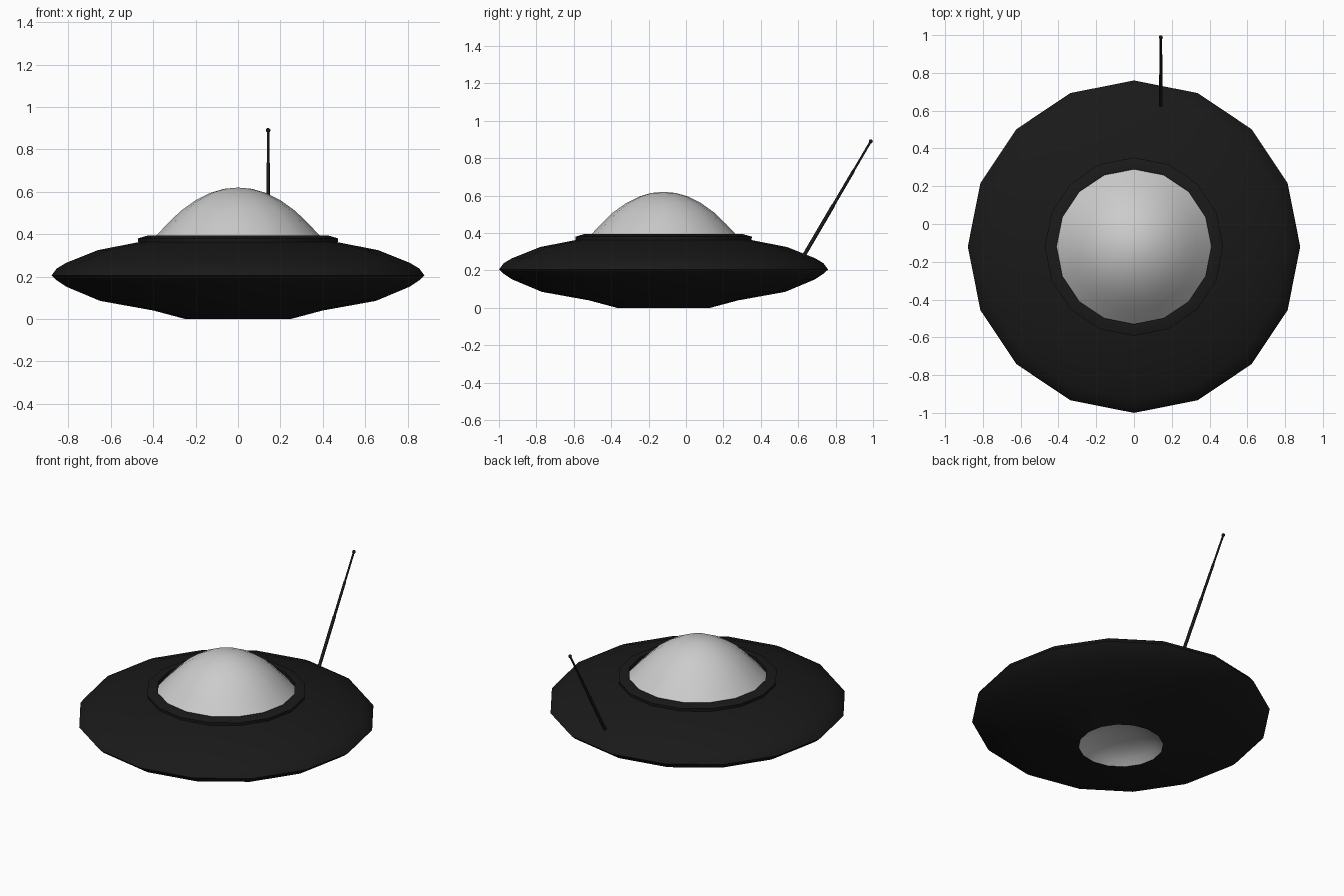
import bpy, bmesh, math
from mathutils import Vector

if "Cube" in bpy.data.objects:
    bpy.data.objects.remove(bpy.data.objects["Cube"])

CENTRE = Vector((0, -0.12, 0))
SIDES = 16


def finish(name, bm, mat, angle):
    bmesh.ops.remove_doubles(bm, verts=bm.verts, dist=1e-5)
    bmesh.ops.recalc_face_normals(bm, faces=bm.faces)
    me = bpy.data.meshes.new(name)
    bm.to_mesh(me)
    bm.free()
    ob = bpy.data.objects.new(name, me)
    bpy.context.collection.objects.link(ob)
    if mat:
        me.materials.append(mat)
    bpy.ops.object.select_all(action='DESELECT')
    ob.select_set(True)
    bpy.context.view_layer.objects.active = ob
    bpy.ops.object.shade_smooth_by_angle(angle=math.radians(angle))
    return ob


def lathe(name, profile, mat=None, closed=False, angle=40):
    """Spin an (r, z) profile around the saucer axis."""
    bm = bmesh.new()
    vs = [bm.verts.new(CENTRE + Vector((r, 0, z))) for r, z in profile]
    edges = [bm.edges.new(p) for p in zip(vs, vs[1:])]
    if closed:
        edges.append(bm.edges.new((vs[-1], vs[0])))
    bmesh.ops.spin(bm, geom=vs + edges, cent=CENTRE, axis=(0, 0, 1),
                   angle=math.tau, steps=SIDES, use_merge=True)
    return finish(name, bm, mat, angle)


black = bpy.data.materials.new("black_paint")
black.diffuse_color = (0.01, 0.01, 0.01, 1)
black.use_nodes = True
black.node_tree.nodes["Principled BSDF"].inputs["Base Color"].default_value = black.diffuse_color

# Saucer hull: lens-shaped shell, open under the belly and the canopy
lathe("hull", [(0.25, 0.0), (0.40, 0.04), (0.65, 0.085), (0.81, 0.152),
               (0.855, 0.182), (0.88, 0.205), (0.855, 0.238), (0.81, 0.265),
               (0.66, 0.325), (0.47, 0.362)], black)

# Raised collar around the canopy
lathe("canopy_collar", [(0.47, 0.355), (0.472, 0.38), (0.425, 0.394),
                        (0.41, 0.392), (0.41, 0.36)], black, closed=True, angle=30)

# Domed canopy
lathe("canopy", [(0.412, 0.365), (0.384, 0.395), (0.335, 0.447), (0.27, 0.51),
                 (0.20, 0.56), (0.13, 0.595), (0.065, 0.614), (0, 0.62)])

# Shallow concave dish under the belly
lathe("belly_dish", [(0.25, 0.0), (0.21, 0.03), (0.15, 0.055),
                     (0.08, 0.07), (0, 0.075)])

# Telescopic antenna: three tapering tubes and a ball tip
base, tip = Vector((0.142, 0.625, 0.27)), Vector((0.142, 0.988, 0.89))
direction = tip - base
turn = direction.to_track_quat('Z', 'Y').to_matrix().to_4x4()
bm = bmesh.new()
for start, end, radius in [(0, 0.45, 0.010), (0.43, 0.75, 0.008), (0.73, 1, 0.006)]:
    made = bmesh.ops.create_cone(bm, cap_ends=True, segments=8, radius1=radius,
                                 radius2=radius, depth=direction.length * (end - start))
    bmesh.ops.transform(bm, matrix=turn, verts=made["verts"])
    bmesh.ops.translate(bm, vec=base + direction * (start + end) / 2, verts=made["verts"])
ball = bmesh.ops.create_uvsphere(bm, u_segments=8, v_segments=6, radius=0.011)
bmesh.ops.translate(bm, vec=tip, verts=ball["verts"])
finish("antenna", bm, black, 50)
